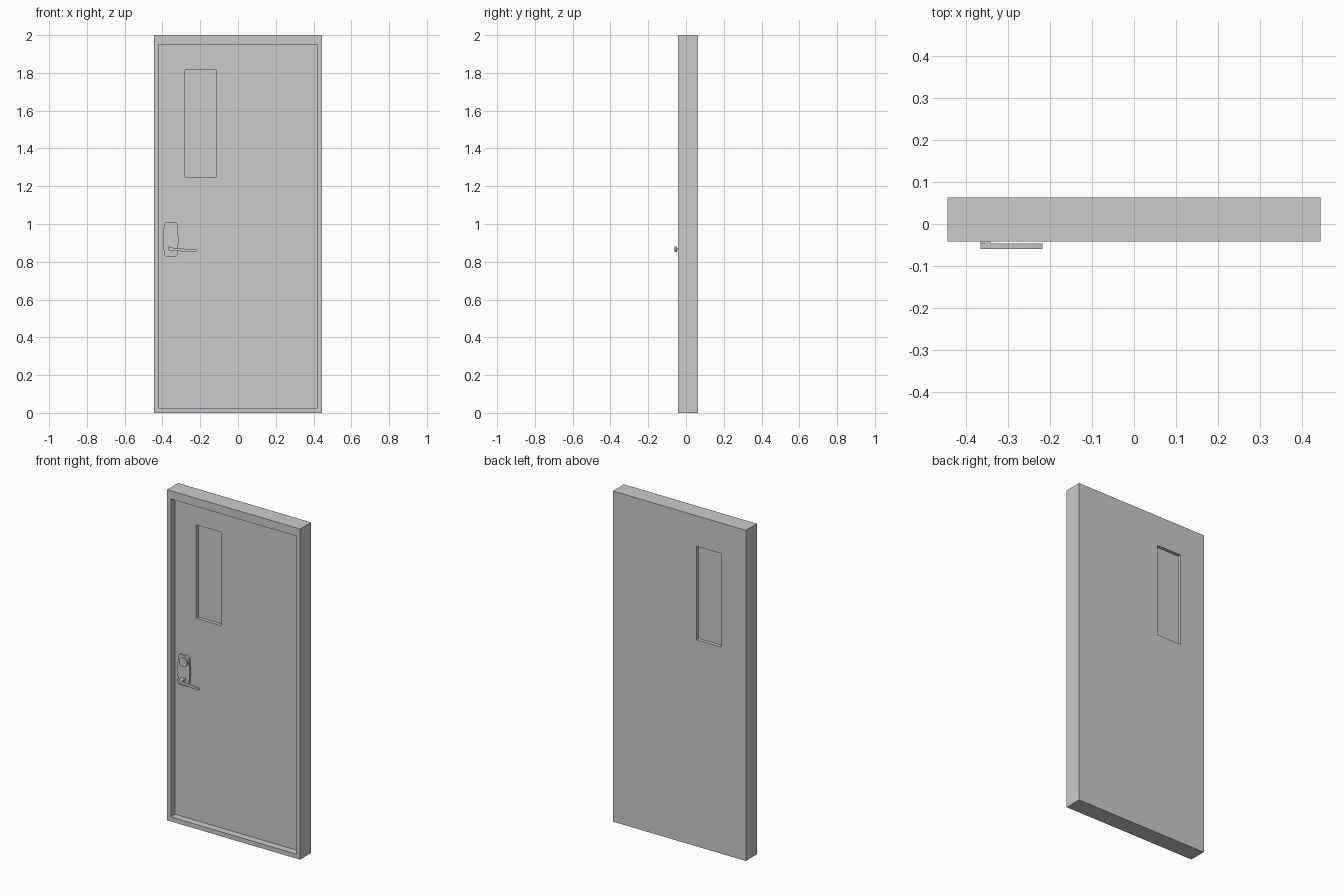
import bpy, bmesh, math

if "Cube" in bpy.data.objects:
    bpy.data.objects.remove(bpy.data.objects["Cube"])


def make_object(name, bm):
    bmesh.ops.recalc_face_normals(bm, faces=bm.faces)
    mesh = bpy.data.meshes.new(name)
    bm.to_mesh(mesh)
    bm.free()
    obj = bpy.data.objects.new(name, mesh)
    bpy.context.collection.objects.link(obj)
    return obj


def prism(name, outline, y0, y1):
    """Extrude an (x, z) outline from y0 to y1."""
    bm = bmesh.new()
    face = bm.faces.new([bm.verts.new((x, y0, z)) for x, z in outline])
    ext = bmesh.ops.extrude_face_region(bm, geom=[face])
    for v in ext["geom"]:
        if isinstance(v, bmesh.types.BMVert):
            v.co.y = y1
    return make_object(name, bm)


def box(name, x0, x1, y0, y1, z0, z1):
    return prism(name, [(x0, z0), (x1, z0), (x1, z1), (x0, z1)], y0, y1)


def disc(name, x, z, r, y0, y1, n=32):
    ring = [(x + r * math.cos(2 * math.pi * i / n),
             z + r * math.sin(2 * math.pi * i / n)) for i in range(n)]
    return prism(name, ring, y0, y1)


def bevel_corners(obj, width, segments):
    """Round the edges running front to back."""
    bm = bmesh.new()
    bm.from_mesh(obj.data)
    edges = [e for e in bm.edges
             if abs(e.verts[0].co.y - e.verts[1].co.y) > 1e-5]
    bmesh.ops.bevel(bm, geom=edges, offset=width, segments=segments,
                    profile=0.5, affect='EDGES')
    bm.to_mesh(obj.data)
    bm.free()


def smooth(obj):
    bpy.ops.object.select_all(action='DESELECT')
    obj.select_set(True)
    bpy.context.view_layer.objects.active = obj
    bpy.ops.object.shade_smooth_by_angle(angle=math.radians(30))


DOOR_Y = 0.0          # front face of the recessed door leaf
PLATE_Y = -0.012      # front face of the lock plate

# Frame and door leaf: one slab with a front recess and a window opening
door = box("door_and_frame", -0.445, 0.445, -0.042, 0.063, 0, 2)
cutters = [box("recess_cutter", -0.42, 0.42, -0.1, DOOR_Y, 0.027, 1.95),
           box("window_cutter", -0.28, -0.115, -0.1, 0.1, 1.25, 1.815)]
bpy.context.view_layer.objects.active = door
for cutter in cutters:
    mod = door.modifiers.new("cut", 'BOOLEAN')
    mod.operation = 'DIFFERENCE'
    mod.solver = 'EXACT'
    mod.object = cutter
    bpy.ops.object.modifier_apply(modifier=mod.name)
    bpy.data.objects.remove(cutter)

# Window pane, set back on both sides
box("window_pane", -0.282, -0.113, 0.02, 0.043, 1.248, 1.817)

# Lock plate, slightly wider in the middle
plate = prism("lock_plate", [(-0.388, 0.826), (-0.322, 0.826), (-0.316, 0.89),
                             (-0.316, 0.94), (-0.322, 1.01), (-0.39, 1.01),
                             (-0.397, 0.94), (-0.397, 0.89)],
              DOOR_Y + 0.002, PLATE_Y)
bevel_corners(plate, 0.012, 3)
smooth(plate)

# Round lock cylinder
smooth(disc("lock_cylinder", -0.355, 0.97, 0.028, PLATE_Y + 0.002, -0.019))

# Lever handle: stem plus slightly drooping grip
box("lever_stem", -0.366, -0.342, PLATE_Y + 0.002, -0.05, 0.86, 0.874)
lever = prism("lever_grip", [(-0.367, 0.858), (-0.34, 0.858), (-0.222, 0.851),
                             (-0.218, 0.864), (-0.34, 0.873), (-0.367, 0.881)],
              -0.047, -0.06)
bevel_corners(lever, 0.002, 2)
smooth(lever)
